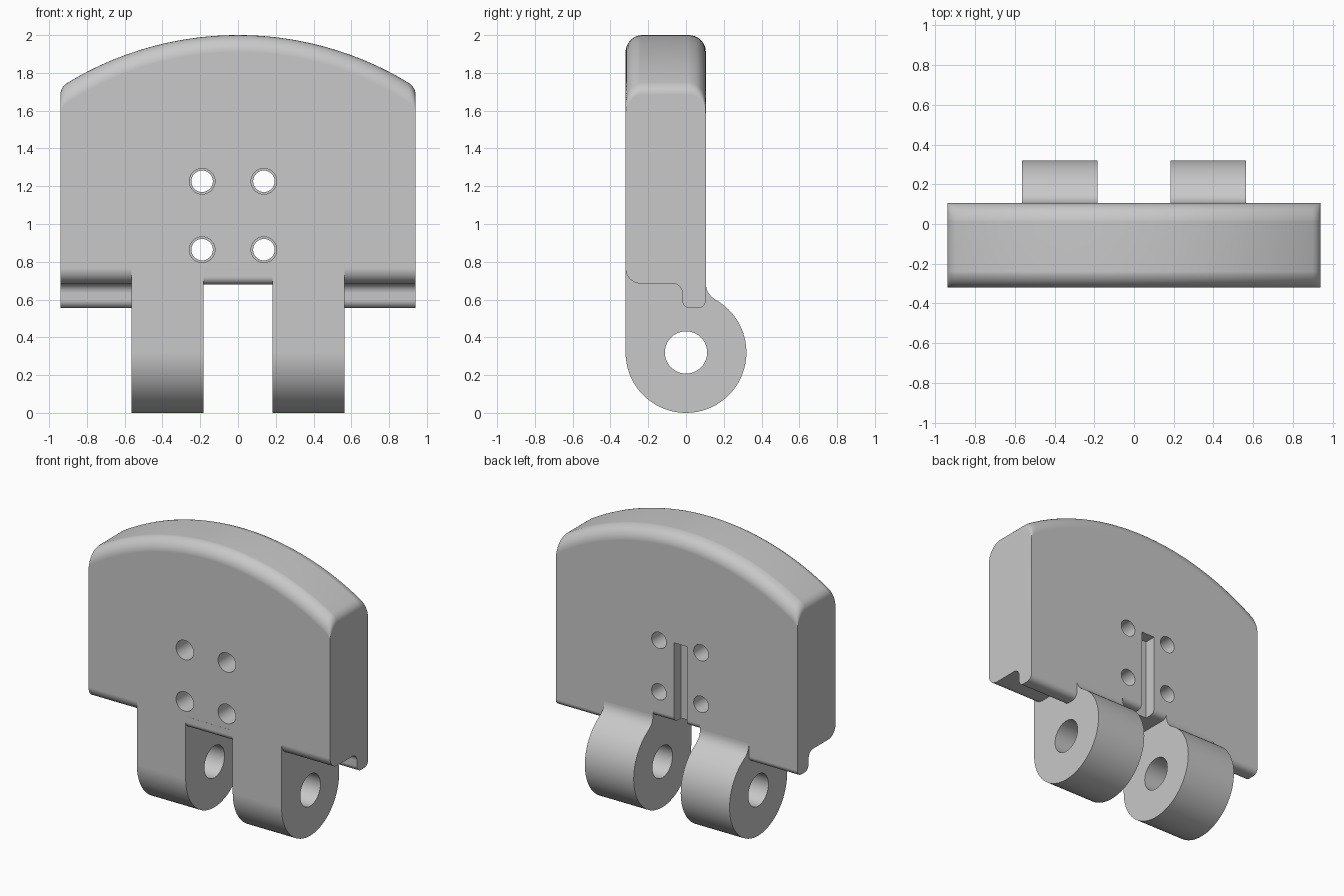
import bpy, bmesh
from math import sin, cos, sqrt, radians

cube = bpy.data.objects.get("Cube")
if cube:
    bpy.data.objects.remove(cube, do_unlink=True)

FRONT, BACK, HALF_W = -0.32, 0.105, 0.94
TOP, ARC_R, RIM_R, CORNER = 2.0, 1.74, 0.09, 0.04

grey = bpy.data.materials.new("light_grey")
grey.use_nodes = True
grey.diffuse_color = (0.58, 0.58, 0.58, 1)
grey.node_tree.nodes["Principled BSDF"].inputs["Base Color"].default_value = (0.58, 0.58, 0.58, 1)


def arc(cy, cz, r, a0, a1, n=8):
    angles = [radians(a0 + (a1 - a0) * i / n) for i in range(n + 1)]
    return [(cy + r * cos(a), cz + r * sin(a)) for a in angles]


def make(name, rings):
    """Bridge equal-length rings of points and cap both ends."""
    bm = bmesh.new()
    loops = [[bm.verts.new([round(c, 5) for c in p]) for p in ring] for ring in rings]
    n = len(loops[0])
    for a, b in zip(loops, loops[1:]):
        for i in range(n):
            j = (i + 1) % n
            bm.faces.new((a[i], a[j], b[j], b[i]))
    bm.faces.new(loops[0])
    bm.faces.new(loops[-1][::-1])
    bmesh.ops.recalc_face_normals(bm, faces=bm.faces)
    mesh = bpy.data.meshes.new(name)
    bm.to_mesh(mesh)
    bm.free()
    mesh.materials.append(grey)
    ob = bpy.data.objects.new(name, mesh)
    bpy.context.collection.objects.link(ob)
    return ob


def extrude_x(name, profile, x0, x1):
    return make(name, [[(x, y, z) for y, z in profile] for x in (x0, x1)])


def box(name, x0, x1, y0, y1, z0, z1):
    return extrude_x(name, [(y0, z0), (y1, z0), (y1, z1), (y0, z1)], x0, x1)


def combine(target, other, operation):
    bpy.context.view_layer.objects.active = target
    mod = target.modifiers.new(operation, 'BOOLEAN')
    mod.operation, mod.solver, mod.object = operation, 'EXACT', other
    bpy.ops.object.modifier_apply(modifier=mod.name)
    bpy.data.objects.remove(other, do_unlink=True)


# Plate: slices through the thickness, domed top with rounded rims, stepped bottom lip
def slice_ring(y, bottom):
    t = max(0, min(y - FRONT, BACK - y, RIM_R))
    drop = RIM_R - sqrt(RIM_R ** 2 - (RIM_R - t) ** 2)
    dome = lambda x: TOP - ARC_R + sqrt((ARC_R - drop) ** 2 - x * x)
    inner = HALF_W - CORNER
    p0 = (HALF_W, dome(HALF_W) - CORNER)
    p1 = (HALF_W, dome(HALF_W))
    p2 = (inner, dome(inner))
    corner = []
    for i in range(6):
        s = i / 6
        corner.append(tuple((1 - s) ** 2 * a + 2 * s * (1 - s) * b + s * s * c
                            for a, b, c in zip(p0, p1, p2)))
    crown = [(inner * (1 - i / 24), dome(inner * (1 - i / 24))) for i in range(49)]
    outline = [(HALF_W, bottom)] + corner + crown
    outline += [(-x, z) for x, z in reversed(corner)] + [(-HALF_W, bottom)]
    return [(x, y, z) for x, z in outline]


bottom_edge = (arc(-0.24, 0.765, 0.08, 180, 270) + arc(-0.07, 0.635, 0.05, 90, 0)
               + arc(0.023, 0.597, 0.043, 180, 270) + [(0.045, 0.554)]
               + arc(0.062, 0.597, 0.043, 270, 360))
plate = make("hinge_plate", [slice_ring(y, z) for y, z in bottom_edge])

# Screw holes with a wider front step
for x in (-0.19, 0.137):
    for z in (0.864, 1.226):
        steps = ((-1, 0.068), (-0.12, 0.068), (-0.12, 0.057), (1, 0.057))
        rings = [[(px, y, pz) for px, pz in arc(x, z, r, 0, 360, 32)[:-1]] for y, r in steps]
        combine(plate, make("hole_cutter", rings), 'DIFFERENCE')

# Centre gap, closed above by a strip with rounded lower edges
combine(plate, box("gap_cutter", -0.19, 0.19, -1, 1, 0, 0.74), 'DIFFERENCE')
strip = (arc(FRONT + 0.04, 0.72, 0.04, 180, 270) + arc(BACK - 0.04, 0.72, 0.04, 270, 360)
         + [(BACK, 0.76), (FRONT, 0.76)])
combine(plate, extrude_x("centre_strip", strip, -0.2, 0.2), 'UNION')

# Two knuckles with a pin bore, each blending into the back of the plate
knuckle = (arc(0, 0.32, 0.32, 180, 420.8, 48)[:-1] + arc(0.205, 0.687, 0.1, 240.8, 180)
           + [(BACK, 0.78), (FRONT, 0.78)])
for side in (-1, 1):
    combine(plate, extrude_x("knuckle", knuckle, side * 0.183, side * 0.563), 'UNION')
bore = arc(0, 0.32, 0.112, 0, 360, 40)[:-1]
combine(plate, extrude_x("bore_cutter", bore, -1, 1), 'DIFFERENCE')

# Narrow slot in the back, open at the bottom
combine(plate, box("slot_cutter", -0.08, 0.02, BACK - 0.08, 1, 0.5, 1.24), 'DIFFERENCE')

# Smooth curved surfaces, crisp edges
bpy.ops.object.select_all(action='DESELECT')
plate.select_set(True)
bpy.context.view_layer.objects.active = plate
bpy.ops.object.shade_smooth_by_angle(angle=radians(30))
normals = plate.modifiers.new("even_normals", 'WEIGHTED_NORMAL')
normals.keep_sharp = True
